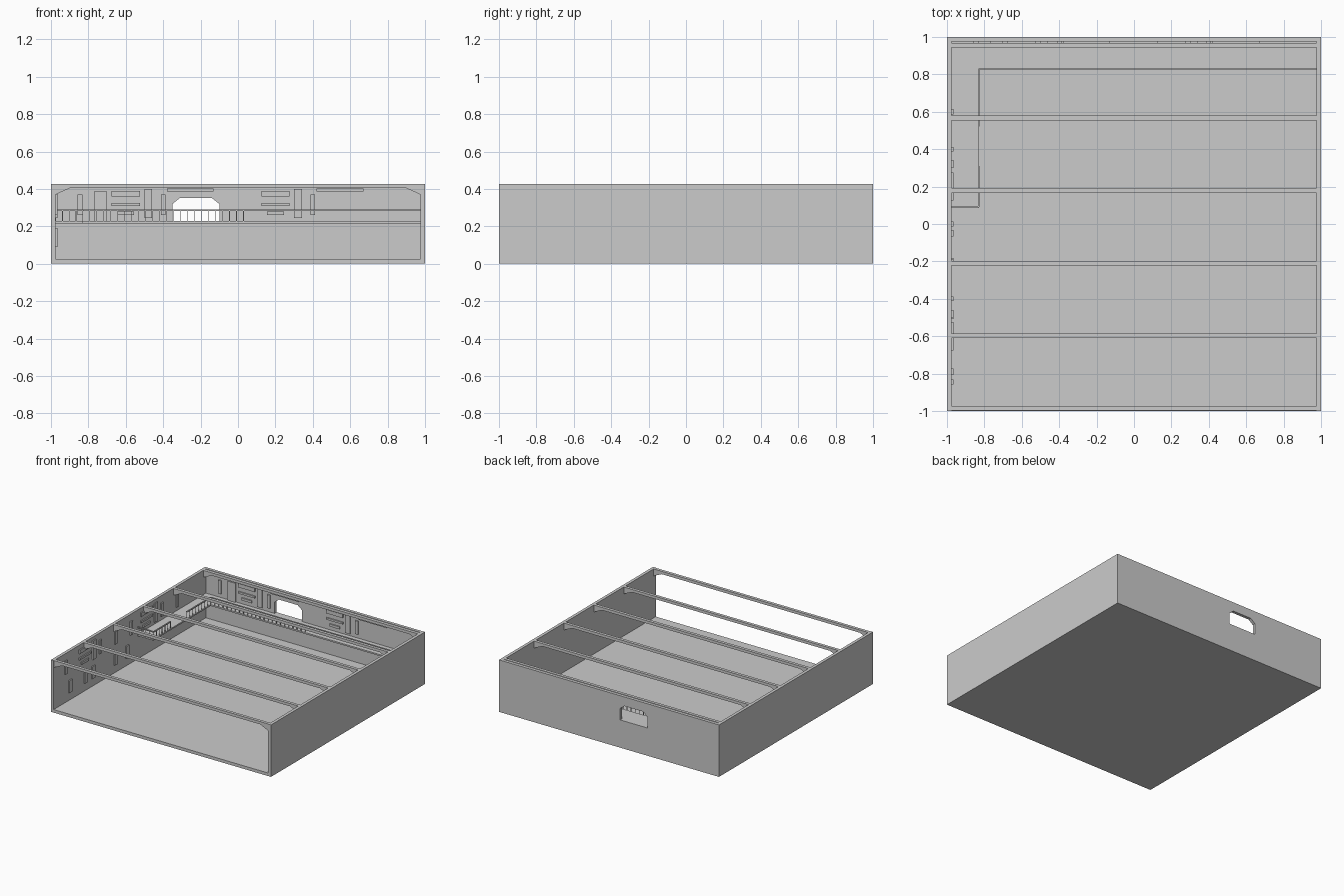
import bpy
import bmesh
from mathutils import Vector

if "Cube" in bpy.data.objects:
    bpy.data.objects.remove(bpy.data.objects["Cube"], do_unlink=True)

H = 0.427       # wall height
T = 0.025       # wall and floor thickness
IN = 1 - T      # inner wall face
DECK = 0.228    # balcony surface
EDGE = 0.83     # balcony edge distance
RAIL = 0.29     # handrail top
R = 0.01        # handrail width


def finish(name, bm):
    bmesh.ops.recalc_face_normals(bm, faces=bm.faces)
    mesh = bpy.data.meshes.new(name)
    bm.to_mesh(mesh)
    bm.free()
    obj = bpy.data.objects.new(name, mesh)
    bpy.context.collection.objects.link(obj)
    return obj


def boxes(name, spans):
    """One object from boxes given as (x0, x1, y0, y1, z0, z1)."""
    bm = bmesh.new()
    for x0, x1, y0, y1, z0, z1 in spans:
        verts = bmesh.ops.create_cube(bm, size=1)["verts"]
        bmesh.ops.scale(bm, vec=(x1 - x0, y1 - y0, z1 - z0), verts=verts)
        mid = Vector((x0 + x1, y0 + y1, z0 + z1)) / 2
        bmesh.ops.translate(bm, vec=mid, verts=verts)
    return finish(name, bm)


def extrude_profile(name, points, y0, y1):
    """Extrude an x-z outline along y."""
    bm = bmesh.new()
    face = bm.faces.new([bm.verts.new((x, y0, z)) for x, z in points])
    new = bmesh.ops.extrude_face_region(bm, geom=[face])["geom"]
    moved = [v for v in new if isinstance(v, bmesh.types.BMVert)]
    bmesh.ops.translate(bm, vec=(0, y1 - y0, 0), verts=moved)
    return finish(name, bm)


# Floor and walls
boxes("floor", [(-1, 1, -1, 1, 0, T)])
for name, x in (("right_wall", -1), ("left_wall", IN)):
    boxes(name, [(x, x + T, -1, 1, T, H)])
back_wall = boxes("back_wall", [(-IN, IN, IN, 1, T, H)])

# Chamfered window opening in the back wall
window = [(-0.35, DECK), (-0.1, DECK), (-0.1, 0.32),
          (-0.14, 0.352), (-0.31, 0.352), (-0.35, 0.32)]
cutter = extrude_profile("window_cutter", window, 0.9, 1.1)
cutter.hide_render = True
cut = back_wall.modifiers.new("window", "BOOLEAN")
cut.operation = "DIFFERENCE"
cut.solver = "EXACT"
cut.object = cutter
bpy.context.view_layer.objects.active = back_wall
bpy.ops.object.modifier_apply(modifier=cut.name)
bpy.data.objects.remove(cutter, do_unlink=True)

# Ceiling beams with angled end brackets
half = [(IN, H), (IN, 0.37), (0.9, 0.404)]
beam = half + [(-x, z) for x, z in reversed(half)]
for i in range(6):
    y = -0.985 + i * 0.388
    extrude_profile(f"ceiling_beam_{i + 1}", beam, y - 0.0125, y + 0.0125)

# L-shaped balcony
boxes("balcony_back", [(-IN, IN, EDGE, IN, DECK - 0.012, DECK)])
boxes("balcony_side", [(-IN, -EDGE, 0.085, EDGE, DECK - 0.012, DECK)])


def railing(name, start, end, axis, fixed, step=0.037, posts_to=None):
    """Straight handrail with evenly spaced posts."""
    def span(a, b, c, d, z0, z1):
        return (a, b, c, d, z0, z1) if axis == "x" else (c, d, a, b, z0, z1)
    side = (fixed - R / 2, fixed + R / 2)
    spans = [span(start, end, *side, RAIL - 0.008, RAIL)]
    length = (posts_to or end) - start
    count = max(1, round(length / step))
    for i in range(count + 1):
        p = start + length * i / count
        spans.append(span(p - 0.002, p + 0.002, fixed - 0.002, fixed + 0.002,
                          DECK, RAIL - 0.004))
    boxes(name, spans)


railing("railing_back", -EDGE, IN, "x", EDGE, posts_to=0.03)
railing("railing_end", -IN, -EDGE, "x", 0.09)
railing("railing_side_front", 0.09, 0.31, "y", -EDGE)
railing("railing_side_rear", 0.52, EDGE, "y", -EDGE)

# Raised wall panels: (centre along wall, width, z0, z1)
group = [(-0.6, 0.15, 0.36, 0.39), (-0.6, 0.15, 0.308, 0.324),
         (-0.6, 0.09, 0.26, 0.28), (-0.48, 0.042, 0.245, 0.4),
         (-0.4, 0.026, 0.26, 0.37)]
extras = [(-0.845, 0.028, 0.26, 0.37), (-0.735, 0.07, DECK, 0.385),
          (-0.255, 0.25, 0.385, 0.403), (0.545, 0.25, 0.385, 0.403)]
back = extras + group + [(c + 0.8, w, a, b) for c, w, a, b in group]
D = 0.01
boxes("back_wall_panels", [(c - w / 2, c + w / 2, IN - D, IN + 0.002, a, b)
                           for c, w, a, b in back])

side = [(c + s, w, a, b) for s in (0, 0.8) for c, w, a, b in group]
side += [(c, 0.035, 0.09, 0.19) for c in (-0.79, -0.59, -0.49, -0.2, -0.05)]
side += [(c, 0.028, 0.26, 0.37) for c in (-0.845, -0.2, 0, 0.6)]
boxes("right_wall_panels", [(-IN - 0.002, -IN + D, c - w / 2, c + w / 2, a, b)
                            for c, w, a, b in side])
